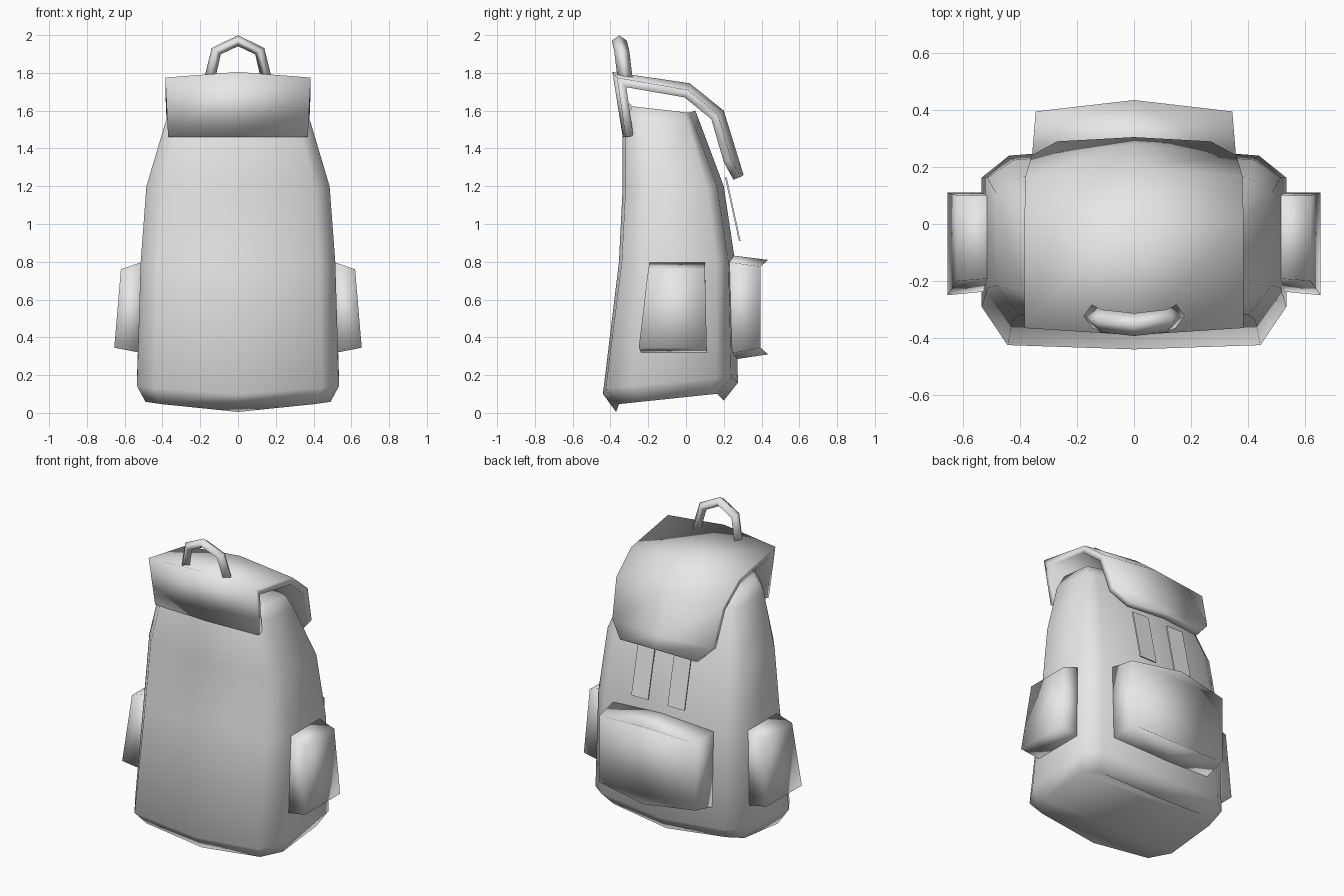
import bpy, bmesh
from mathutils import Vector

cube = bpy.data.objects.get("Cube")
if cube:
    bpy.data.objects.remove(cube, do_unlink=True)

GREY = (0.8, 0.8, 0.8, 1)
fabric = bpy.data.materials.new("grey_fabric")
fabric.use_nodes = True
fabric.diffuse_color = GREY
fabric.node_tree.nodes["Principled BSDF"].inputs["Base Color"].default_value = GREY


def finish(name, bm, smooth=True):
    bmesh.ops.recalc_face_normals(bm, faces=bm.faces)
    mesh = bpy.data.meshes.new(name)
    bm.to_mesh(mesh)
    bm.free()
    mesh.materials.append(fabric)
    for poly in mesh.polygons:
        poly.use_smooth = smooth
    obj = bpy.data.objects.new(name, mesh)
    bpy.context.collection.objects.link(obj)
    return obj


def loft(name, rings, closed=True, caps=True, smooth=True):
    """Skin a list of point rings, optionally closing each ring and both ends."""
    bm = bmesh.new()
    rows = [[bm.verts.new(p) for p in ring] for ring in rings]
    n = len(rows[0])
    for a, b in zip(rows, rows[1:]):
        for i in range(n if closed else n - 1):
            j = (i + 1) % n
            bm.faces.new((a[i], a[j], b[j], b[i]))
    if caps:
        # fan each end as strips across the mirrored ring
        for row in (rows[0], rows[-1]):
            half = n // 2
            for i in range(half):
                quad = [row[i], row[i + 1], row[(n - i - 1) % n], row[(n - i) % n]]
                quad = list(dict.fromkeys(quad))
                if len(quad) > 2:
                    bm.faces.new(quad)
    return finish(name, bm, smooth)


# Main body: chamfered sections from bottom to top
def body_ring(w, back, front, z_back, z_front, sag, soft):
    half = [(0, back), (0.83 * w, back + 0.015), (w, back + soft),
            (w, front - 0.75 * soft), (0.82 * w, front - 0.035), (0, front)]
    pts = half + [(-x, y) for x, y in half[-2:0:-1]]
    slope = (z_front - z_back) / (front - back)
    return [(x, y, z_back + slope * (y - back) + sag * min(1, abs(x) / (0.83 * w)))
            for x, y in pts]


loft("pack_body", [
    body_ring(0.49, -0.37, 0.20, 0.005, 0.065, 0.04, 0.13),
    body_ring(0.535, -0.44, 0.275, 0.10, 0.16, 0.03, 0.15),
    body_ring(0.515, -0.355, 0.26, 0.80, 0.80, 0, 0.13),
    body_ring(0.485, -0.335, 0.20, 1.20, 1.20, 0, 0.12),
    body_ring(0.385, -0.335, 0.08, 1.54, 1.52, 0, 0.09),
    body_ring(0.35, -0.30, 0.05, 1.64, 1.60, -0.015, 0.08),
])

# Lid: bent sheet with a slight crown, given thickness inwards
lid_rows = [  # half width, centre y, centre z, edge y, edge z
    (0.37, -0.335, 1.46, -0.32, 1.46),
    (0.385, -0.39, 1.805, -0.365, 1.775),
    (0.385, 0.02, 1.745, 0.01, 1.71),
    (0.38, 0.20, 1.60, 0.17, 1.58),
    (0.36, 0.28, 1.34, 0.24, 1.34),
    (0.27, 0.305, 1.26, 0.29, 1.25),
]
lid = loft("lid_flap", [[(-w, ey, ez), (0, cy, cz), (w, ey, ez)]
                        for w, cy, cz, ey, ez in lid_rows], closed=False, caps=False)
thick = lid.modifiers.new("thickness", "SOLIDIFY")
thick.thickness = 0.042
thick.use_even_offset = True
# make sure the sheet faces away from the body so it thickens inwards
if lid.data.polygons[2].normal.z < 0:
    lid.data.flip_normals()
thick.offset = -1

# Front pocket on the +y side, bulging at its middle
def pocket_ring(w, y_mid, y_edge, low_mid, high_mid, low_edge, high_edge):
    return [(0, y_mid, low_mid), (w, y_edge, low_edge), (w, y_edge, high_edge),
            (0, y_mid, high_mid), (-w, y_edge, high_edge), (-w, y_edge, low_edge)]


pocket = pocket_ring(0.36, 0.235, 0.215, 0.28, 0.835, 0.31, 0.80)
pocket_outer = pocket_ring(0.345, 0.435, 0.395, 0.31, 0.81, 0.345, 0.775)
loft("main_pocket", [pocket, pocket_outer])

# Side pockets
def side_ring(side, x_top, x_low, top, low, y_top, y_low):
    return [(side * x_low, y_low[0], low), (side * x_low, y_low[1], low),
            (side * x_top, y_top[1], top), (side * x_top, y_top[0], top)]


for side, label in ((1, "left"), (-1, "right")):
    loft(label + "_side_pocket", [
        side_ring(side, 0.49, 0.50, 0.805, 0.315, (-0.19, 0.10), (-0.235, 0.11)),
        side_ring(side, 0.62, 0.655, 0.76, 0.345, (-0.20, 0.10), (-0.25, 0.11)),
    ])

    # Thin closing straps between lid and pocket
    x0, x1 = side * 0.07, side * 0.19
    loft(label + "_closing_strap", [
        [(x0, y, z), (x1, y, z), (x1, y + 0.009, z), (x0, y + 0.009, z)]
        for y, z in ((0.207, 1.245), (0.28, 0.91))], smooth=False)

# Carry handle: diamond section swept along an arch
arch = [(-0.155, -0.32, 1.75), (-0.115, -0.34, 1.915), (0, -0.353, 1.97),
        (0.115, -0.34, 1.915), (0.155, -0.32, 1.75)]
arch = [Vector(p) for p in arch]
rings = []
for i, p in enumerate(arch):
    along = (arch[min(i + 1, 4)] - arch[max(i - 1, 0)]).normalized()
    across = Vector((0, 1, 0))
    out = along.cross(across).normalized()
    rings.append([p + out * 0.029, p + across * 0.04, p - out * 0.029, p - across * 0.04])
loft("carry_handle", rings)
